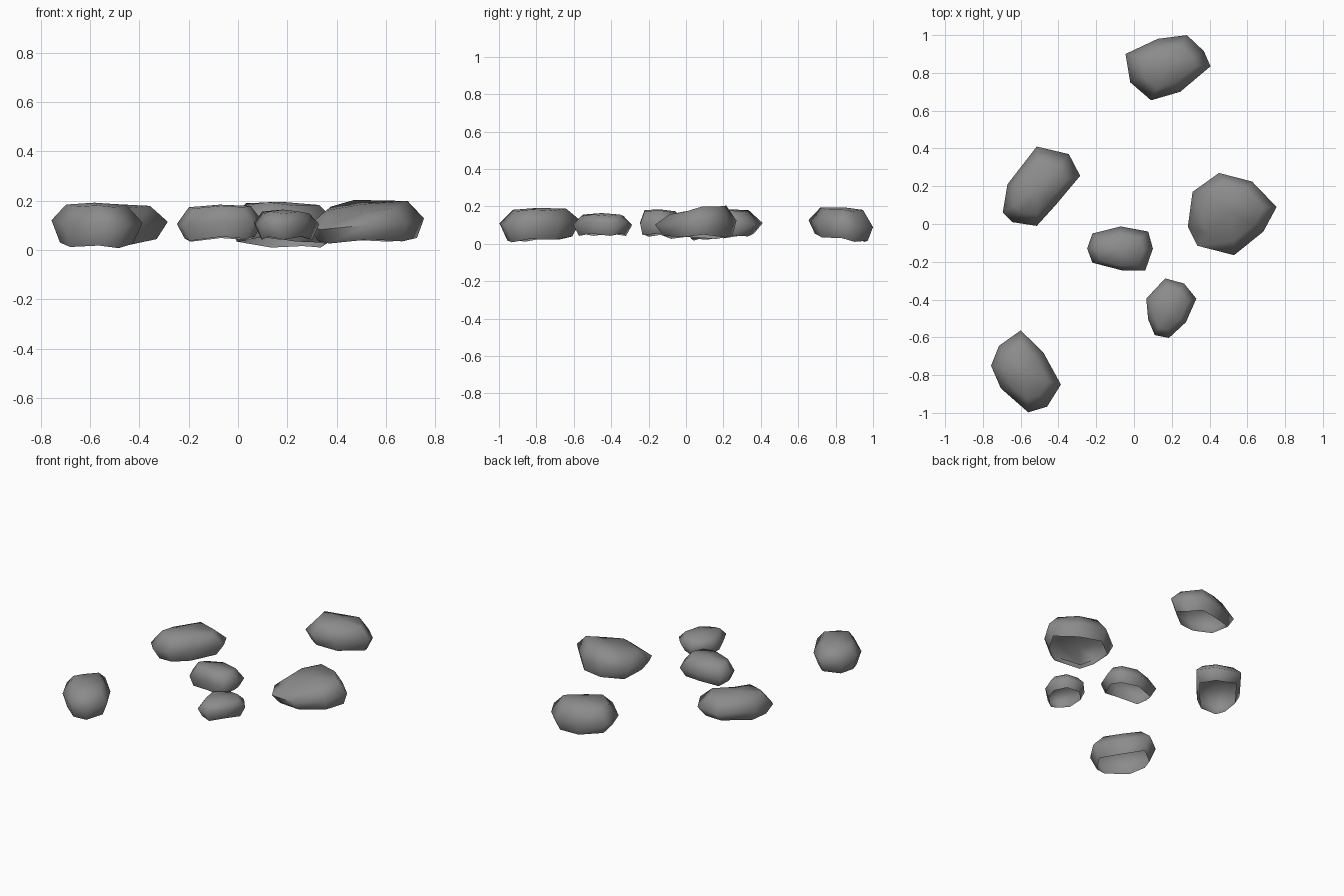
import bpy, bmesh, math

if "Cube" in bpy.data.objects:
    bpy.data.objects.remove(bpy.data.objects["Cube"])

stone = bpy.data.materials.new("dark_stone")
stone.diffuse_color = (0.26, 0.26, 0.26, 1)
stone.use_nodes = True
stone.node_tree.nodes["Principled BSDF"].inputs["Base Color"].default_value = stone.diffuse_color

def rock(name, outline, rim, mid, top, rim_scale=0.8, top_scale=0.68, shift=(0, 0)):
    """Open-bottomed boulder: rim ring, widest ring, upper ring and a crown point.
    rim / mid / top are tilted planes: (height, slope x, slope y)."""
    n = len(outline)
    cx = sum(p[0] for p in outline) / n
    cy = sum(p[1] for p in outline) / n
    bm = bmesh.new()

    def ring(scale, plane, off=(0, 0), wobble=0.0):
        vs = []
        for i, (x, y) in enumerate(outline):
            dx, dy = (x - cx) * scale + off[0], (y - cy) * scale + off[1]
            z = plane[0] + plane[1] * dx + plane[2] * dy + wobble * (-1) ** i
            vs.append(bm.verts.new((cx + dx, cy + dy, max(z, 0.0))))
        return vs

    rings = [ring(rim_scale, rim, shift, 0.006),
             ring(1.0, mid, (0, 0), 0.006),
             ring(top_scale, top, shift, 0.004)]
    for a, b in zip(rings, rings[1:]):
        for i in range(n):
            j = (i + 1) % n
            bm.faces.new((a[i], a[j], b[j], b[i]))
    crown = bm.verts.new((cx + shift[0], cy + shift[1], top[0] + 0.012))
    for i in range(n):
        bm.faces.new((rings[2][i], rings[2][(i + 1) % n], crown))
    me = bpy.data.meshes.new(name)
    bm.to_mesh(me)
    bm.free()
    me.materials.append(stone)
    ob = bpy.data.objects.new(name, me)
    bpy.context.collection.objects.link(ob)
    bpy.ops.object.select_all(action='DESELECT')
    ob.select_set(True)
    bpy.context.view_layer.objects.active = ob
    bpy.ops.object.shade_smooth_by_angle(angle=math.radians(85))

# outlines run counter-clockwise seen from above
rock("back_rock",
     [(-.045, .90), (-.02, .75), (.09, .655), (.245, .70), (.405, .835),
      (.37, .915), (.28, 1.0), (.125, .98)],
     (.028, -.03, -.12), (.10, 0, -.11), (.183, -.03, -.04), .82, .66)

rock("left_rock",
     [(-.695, .06), (-.645, .01), (-.515, -.01), (-.415, .10), (-.285, .255),
      (-.345, .37), (-.515, .41), (-.67, .21)],
     (.033, 0, .08), (.10, .03, .02), (.175, 0, 0), .8, .68)

rock("right_rock",
     [(.285, -.015), (.335, -.115), (.53, -.165), (.685, -.04), (.755, .09),
      (.625, .225), (.45, .27), (.31, .17)],
     (.036, .03, 0), (.107, .05, .06), (.174, .08, .17), .85, .7, (.01, .01))

rock("middle_rock",
     [(-.248, -.13), (-.22, -.205), (-.065, -.245), (.06, -.245), (.10, -.13),
      (.075, -.04), (-.07, -.013), (-.22, -.05)],
     (.045, .03, -.03), (.105, .03, -.04), (.172, .02, -.04), .82, .72, (0, -.008))

rock("small_rock",
     [(.065, -.395), (.075, -.505), (.11, -.588), (.185, -.603), (.275, -.52),
      (.33, -.395), (.265, -.315), (.165, -.288)],
     (.048, 0, 0), (.107, .02, 0), (.152, 0, 0), .8, .72)

rock("front_rock",
     [(-.757, -.75), (-.705, -.87), (-.56, -.997), (-.46, -.967), (-.387, -.85),
      (-.48, -.68), (-.6, -.563), (-.715, -.645)],
     (.022, 0, .06), (.11, -.02, .03), (.18, 0, .02), .8, .66)
